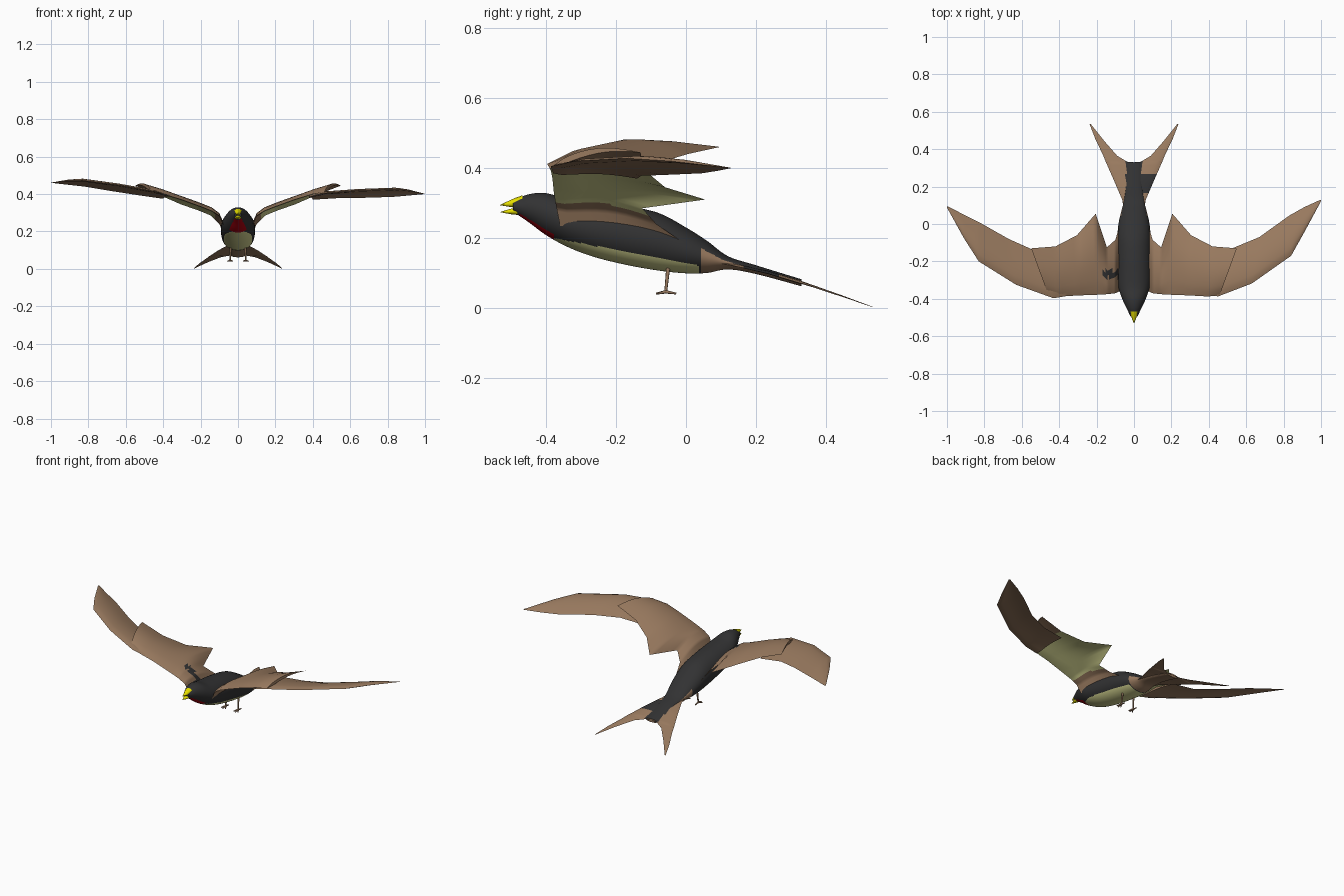
import bpy, bmesh, math
from mathutils import Vector

if "Cube" in bpy.data.objects:
    bpy.data.objects.remove(bpy.data.objects["Cube"])


def material(name, rgb):
    m = bpy.data.materials.new(name)
    m.diffuse_color = (*rgb, 1)
    m.use_nodes = True
    m.node_tree.nodes["Principled BSDF"].inputs["Base Color"].default_value = m.diffuse_color
    return m


BLACK, BROWN, CREAM, RED, YELLOW = range(5)
MATS = [material("black", (0.032, 0.032, 0.033)),
        material("feather brown", (0.32, 0.195, 0.115)),
        material("olive cream", (0.68, 0.68, 0.29)),
        material("throat red", (0.42, 0.0, 0.004)),
        material("beak yellow", (0.82, 0.76, 0.0))]


def loft(name, rings, rule, angle=50):
    """Skin a list of closed rings, cap the ends and colour faces by a rule."""
    bm = bmesh.new()
    loops = [[bm.verts.new(p) for p in r] for r in rings]
    n = len(loops[0])
    for a, b in zip(loops, loops[1:]):
        for i in range(n):
            j = (i + 1) % n
            bm.faces.new((a[i], a[j], b[j], b[i]))
    bm.faces.new(loops[0])
    bm.faces.new(loops[-1])
    bmesh.ops.remove_doubles(bm, verts=bm.verts, dist=0.0003)
    bmesh.ops.recalc_face_normals(bm, faces=bm.faces)
    bm.normal_update()
    for f in bm.faces:
        f.material_index = rule(f.calc_center_median(), f.normal)
    me = bpy.data.meshes.new(name)
    bm.to_mesh(me)
    bm.free()
    for m in MATS:
        me.materials.append(m)
    ob = bpy.data.objects.new(name, me)
    bpy.context.collection.objects.link(ob)
    bpy.context.view_layer.objects.active = ob
    ob.select_set(True)
    bpy.ops.object.shade_smooth_by_angle(angle=math.radians(angle))
    ob.select_set(False)
    return ob


def panel(name, stations, side, rule, thick=0.016, camber=0.02, steps=6, n=10):
    """Feather panel: stations are (leading point, trailing point), side is +1 or -1."""
    fine = []
    pts = [(Vector(a), Vector(b)) for a, b in stations]
    for (a, b), (c, d) in zip(pts, pts[1:]):
        fine += [(a.lerp(c, k / steps), b.lerp(d, k / steps)) for k in range(steps)]
    fine.append(pts[-1])
    rings = []
    for a, b in fine:
        f = min(1, (a - b).length / 0.2)      # thinner where the chord is short
        ring = []
        for k in range(2 * n):
            t = k / n if k <= n else 2 - k / n
            up = 1 if k <= n else -1
            p = a.lerp(b, t)
            p.z += f * (camber * math.sin(math.pi * t)
                        + up * thick / 2 * math.sin(math.pi * t ** 0.5))
            p.x *= side
            ring.append(p)
        rings.append(ring)
    return loft(name, rings, rule, 60)


def catmull(a, b, c, d, t):
    return 0.5 * (2 * b + (c - a) * t + (2 * a - 5 * b + 4 * c - d) * t * t
                  + (3 * b - a - 3 * c + d) * t ** 3)


# Body: y, bottom z, top z, half width
PROFILE = [(-0.495, 0.275, 0.306, 0.018), (-0.45, 0.245, 0.325, 0.04),
           (-0.40, 0.208, 0.328, 0.063), (-0.34, 0.175, 0.312, 0.083),
           (-0.27, 0.148, 0.303, 0.09), (-0.18, 0.125, 0.293, 0.091),
           (-0.08, 0.107, 0.272, 0.09), (0.0, 0.099, 0.23, 0.083),
           (0.06, 0.1, 0.192, 0.07), (0.12, 0.11, 0.148, 0.055),
           (0.2, 0.097, 0.122, 0.044), (0.33, 0.062, 0.082, 0.038)]
keys = [PROFILE[0]] + PROFILE + [PROFILE[-1]]
rings, S, SIDES = [], 10, 96
for i in range(len(PROFILE) - 1):
    for k in range(S + (i == len(PROFILE) - 2)):
        y, lo, hi, w = [catmull(*(keys[i + o][c] for o in range(4)), k / S) for c in range(4)]
        rings.append([(w * math.cos(a), y, (lo + hi) / 2 + (hi - lo) / 2 * math.sin(a))
                      for a in (2 * math.pi * j / SIDES for j in range(SIDES))])


def body_colour(c, n):
    y, z = c.y, c.z
    if -0.475 < y < -0.378 and z < 0.266 - 0.60 * (y + 0.47):
        return RED
    if y < 0.035 and z < 0.128 - 0.19 * y:
        return CREAM
    if y > 0.04 and n.z < 0.45:
        return BROWN
    return BLACK


loft("body", rings, body_colour)


# Beak: two open halves
def cone(name, y0, z0, w, h, tip):
    rings = []
    for t in (0, 0.35, 0.7, 1):
        s = max(0.02, 1 - t ** 1.3)
        ctr = Vector((0, y0, z0)).lerp(Vector(tip), t)
        rings.append([ctr + Vector((w * s * math.cos(a), 0, h * s * math.sin(a)))
                      for a in (2 * math.pi * j / 12 for j in range(12))])
    loft(name, rings, lambda c, n: YELLOW, 60)


cone("upper_beak", -0.468, 0.304, 0.021, 0.018, (0, -0.532, 0.294))
cone("lower_beak", -0.482, 0.277, 0.018, 0.011, (0, -0.532, 0.274))


# Wings: inner arm panel overlapping the outer hand panel
def arm_colour(c, n):
    if -0.165 < c.x < -0.07 and -0.285 < c.y < -0.25 and n.z > 0:
        return BLACK                           # dark patch on the left shoulder
    return CREAM if n.z < 0 and 0.125 < abs(c.x) < 0.42 else BROWN


def brown(c, n):
    return BROWN


ARM = [((0.078, -0.36, 0.235), (0.08, -0.02, 0.195)),
       ((0.10, -0.37, 0.285), (0.10, -0.085, 0.24)),
       ((0.14, -0.375, 0.31), (0.145, -0.125, 0.285)),
       ((0.19, -0.378, 0.33), (0.205, 0.055, 0.31)),
       ((0.30, -0.382, 0.37), (0.305, -0.06, 0.345)),
       ((0.40, -0.388, 0.40), (0.42, -0.12, 0.395)),
       ((0.46, -0.375, 0.41), (0.55, -0.13, 0.445))]
HAND_R = [((0.38, -0.38, 0.385), (0.40, -0.14, 0.37)),
          ((0.45, -0.387, 0.405), (0.53, -0.128, 0.378)),
          ((0.63, -0.318, 0.42), (0.67, -0.07, 0.38)),
          ((0.84, -0.17, 0.428), (0.83, 0.045, 0.385)),
          ((0.91, -0.045, 0.42), (0.91, 0.09, 0.392)),
          ((1.0, 0.122, 0.401), (0.998, 0.13, 0.40))]
HAND_L = [((0.36, -0.385, 0.39), (0.40, -0.14, 0.375)),
          ((0.43, -0.397, 0.412), (0.54, -0.138, 0.395)),
          ((0.63, -0.325, 0.448), (0.67, -0.08, 0.415)),
          ((0.83, -0.20, 0.474), (0.82, 0.005, 0.44)),
          ((0.91, -0.075, 0.472), (0.91, 0.05, 0.45)),
          ((1.0, 0.088, 0.461), (0.998, 0.096, 0.46))]
for side, label, hand in ((1, "right", HAND_R), (-1, "left", HAND_L)):
    panel(label + "_inner_wing", ARM, side, arm_colour, 0.018, 0.022)
    panel(label + "_outer_wing", hand, side, brown, 0.016, 0.012)

# Forked tail: outer edge and inner edge from rump to tip
TAIL = [((0.05, 0.05, 0.135), (0, 0.05, 0.14)),
        ((0.063, 0.13, 0.122), (0, 0.13, 0.13)),
        ((0.108, 0.235, 0.098), (0, 0.235, 0.105)),
        ((0.15, 0.33, 0.07), (0.0, 0.33, 0.073)),
        ((0.151, 0.332, 0.07), (0.037, 0.333, 0.072)),
        ((0.166, 0.37, 0.058), (0.09, 0.365, 0.063)),
        ((0.205, 0.45, 0.031), (0.16, 0.445, 0.036)),
        ((0.238, 0.535, 0.002), (0.232, 0.535, 0.003))]


def tail_colour(c, n):
    edge = 0.12 if c.x > 0 and 0.16 < c.y < 0.26 else 0.042
    return BLACK if n.z > 0 and abs(c.x) < edge and c.y < 0.34 else BROWN


for side, label in ((1, "right"), (-1, "left")):
    panel(label + "_tail", TAIL, side, tail_colour, 0.012, 0.004)


# Legs and toes
def rod(name, a, b, r0, r1):
    a, b = Vector(a), Vector(b)
    d = (b - a).normalized()
    u = d.orthogonal().normalized()
    v = d.cross(u)
    rings = [[p + r * (u * math.cos(t) + v * math.sin(t))
              for t in (math.pi * j / 4 for j in range(8))] for p, r in ((a, r0), (b, r1))]
    loft(name, rings, brown)


for side, label in ((1, "right"), (-1, "left")):
    x = 0.042 * side
    ankle = (x, -0.058, 0.046)
    rod(label + "_leg", (x * 0.9, -0.05, 0.125), ankle, 0.006, 0.004)
    for i, (dx, dy) in enumerate(((-0.014, -0.022), (0, -0.028), (0.014, -0.022), (0, 0.03))):
        rod(f"{label}_toe_{i + 1}", ankle, (x + dx, -0.058 + dy, 0.041), 0.005, 0.0025)
